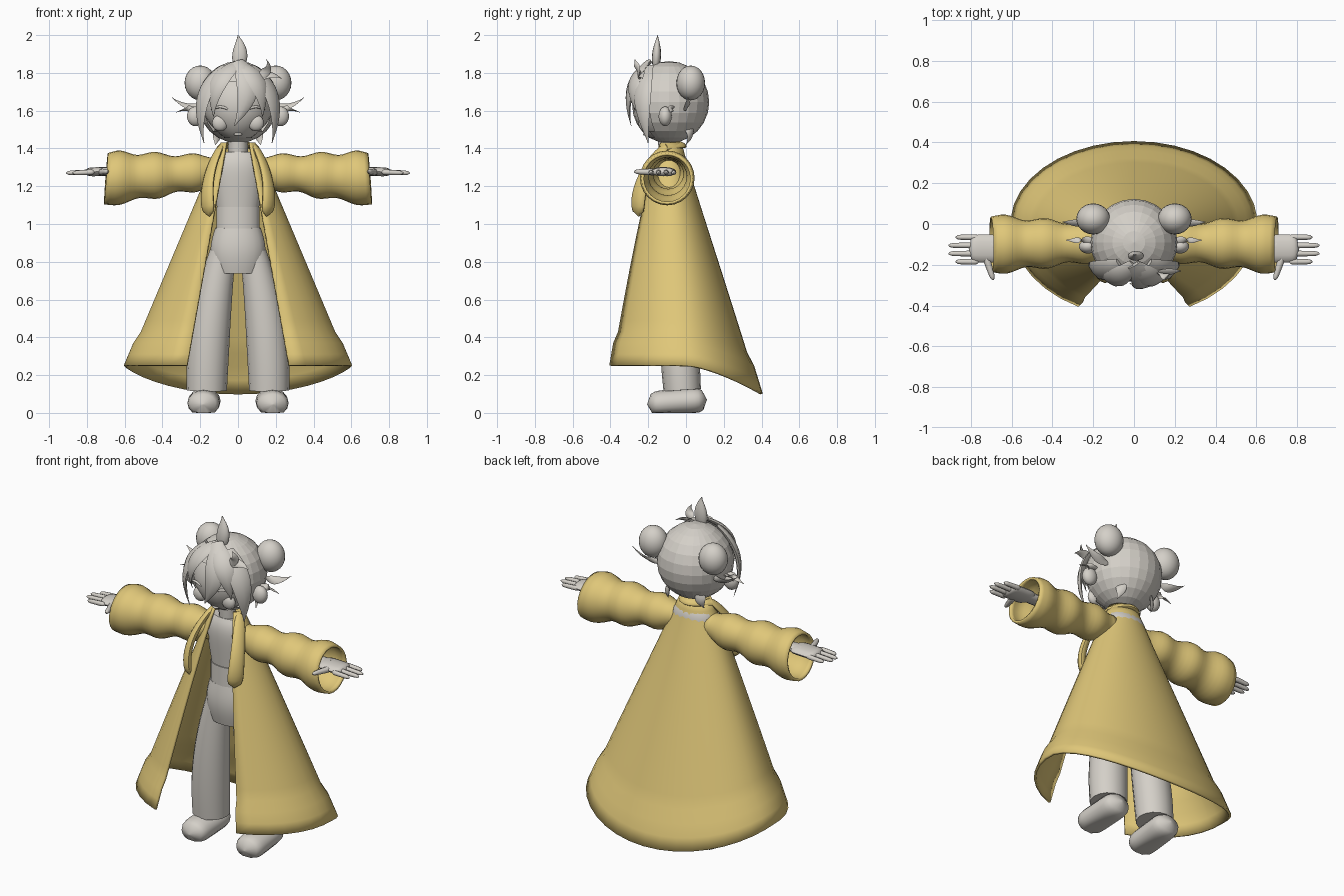
import bpy, bmesh
from math import sin, cos, asin, pi, tau, radians
from mathutils import Vector

if "Cube" in bpy.data.objects:
    bpy.data.objects.remove(bpy.data.objects["Cube"], do_unlink=True)


def material(name, red, green, blue):
    colour = (red, green, blue, 1)
    mat = bpy.data.materials.new(name)
    mat.use_nodes = True
    mat.diffuse_color = colour
    mat.node_tree.nodes["Principled BSDF"].inputs["Base Color"].default_value = colour
    return mat


GREY = material("warm_grey", .66, .63, .58)
YELLOW = material("coat_yellow", .74, .57, .19)
HEAD = Vector((0, -.09, 1.645))
COLLAR_CENTRE = Vector((0, -.08, 1.3))
FORWARD = Vector((0, 1, 0))
UPWARD = Vector((0, 0, 1))
smooth_parts = []


def finish(name, bm, mat, smooth=True):
    bmesh.ops.recalc_face_normals(bm, faces=bm.faces)
    mesh = bpy.data.meshes.new(name)
    bm.to_mesh(mesh)
    bm.free()
    mesh.materials.append(mat)
    part = bpy.data.objects.new(name, mesh)
    bpy.context.collection.objects.link(part)
    if smooth:
        smooth_parts.append(part)
    return part


def thicken(part, offset):
    modifier = part.modifiers.new("thickness", "SOLIDIFY")
    modifier.thickness = .014
    modifier.offset = offset


def bridge(bm, rows, closed):
    for lower, upper in zip(rows, rows[1:]):
        count = len(lower)
        for i in range(count if closed else count - 1):
            j = (i + 1) % count
            bm.faces.new((lower[i], lower[j], upper[j], upper[i]))


# Radius rules along a sweep, with t running from start to end
def leaf(width):
    return lambda t: width * sin(pi * (.2 + .8 * t))


def pill(radius, narrowing=0):
    return lambda t: radius * (1 - narrowing * t) * (1 - abs(2 * t - 1) ** 6) ** .5


def sweep(name, start, end, radius, bend=(0, 0, 0), mat=GREY, flat=1, normal=FORWARD,
          centre=None, sides=12, steps=14, capped=True, shape=None):
    """Sweep an ellipse along a bowed line; flat is its depth ratio."""
    start, end, bend = Vector(start), Vector(end), Vector(bend)

    def point(t):
        return start.lerp(end, t) + bend * (4 * t * (1 - t))

    bm = bmesh.new()
    rows = []
    for i in range(steps + 1):
        t = i / steps
        middle = point(t)
        along = (point(t + .01) - point(t - .01)).normalized()
        across = along.cross(middle - centre if centre else normal).normalized()
        depth = across.cross(along) * flat
        size = max(radius(t), .003)
        ring = []
        for j in range(sides):
            angle = tau * j / sides
            spot = middle + size * (across * cos(angle) + depth * sin(angle))
            ring.append(bm.verts.new(shape(spot) if shape else spot))
        rows.append(ring)
    bridge(bm, rows, closed=True)
    if capped:
        bm.faces.new(rows[0])
        bm.faces.new(rows[-1])
    return finish(name, bm, mat)


def strand(name, start, end, width, bend):
    return sweep(name, start, end, leaf(width), bend, flat=.3, centre=HEAD, sides=8)


def ball(name, centre, radii, keep=None, shape=None, smooth=True):
    bm = bmesh.new()
    bmesh.ops.create_uvsphere(bm, u_segments=24, v_segments=12, radius=1)
    for vert in bm.verts:
        spot = shape(vert.co) if shape else vert.co
        vert.co = Vector(c + r * x for c, r, x in zip(centre, radii, spot))
    if keep:
        hidden = [f for f in bm.faces if not keep(f.calc_center_median())]
        bmesh.ops.delete(bm, geom=hidden, context="FACES")
    return finish(name, bm, GREY, smooth)


# Face with a narrowing chin, and a faceted hair cap open at the front
def chin(spot):
    return Vector((spot.x * (1 - .35 * min(spot.z, 0) ** 2), spot.y, spot.z))


ball("face", (0, -.1, 1.63), (.19, .185, .2), shape=chin)
ball("hair_cap", HEAD, (.213, .213, .217), smooth=False,
     keep=lambda spot: spot.y > -.17 or spot.z > 1.75)
sweep("mouth", (-.02, -.21, 1.475), (.02, -.21, 1.475), pill(.007), bend=(0, -.01, 0))

# Loose hair on top
strand("centre_fringe", (0, -.2, 1.86), (-.02, -.29, 1.52), .06, bend=(.06, -.05, .02))
strand("upper_sprig", (.1, -.24, 1.77), (.15, -.27, 1.87), .025, bend=(.03, 0, 0))
strand("lower_sprig", (.1, -.24, 1.77), (.23, -.23, 1.77), .025, bend=(0, 0, .02))
sweep("top_spike", (0, -.16, 1.82), (0, -.15, 2), leaf(.04), bend=(.01, 0, 0), flat=.6)

# Open coat flaring to a raised hem band that hangs lower at the back
bm = bmesh.new()
rows = []
columns = 32
for i in range(21):
    t = i / 20
    lip = .015 if t > .86 else 0
    width = .085 + .5 * t + lip
    middle = -.1 * (1 - t)
    back = -.03 + .415 * t ** 1.1 + lip
    front = -.13 - .255 * t ** .8 - lip
    limit = pi - asin((.06 + .21 * t) / width)
    row = []
    for j in range(columns + 1):
        angle = limit * (2 * j / columns - 1)
        facing = cos(angle)
        reach = back - middle if facing > 0 else (front - middle) / cos(limit)
        drop = .15 * t * t * max(facing, 0) ** 1.5
        row.append(bm.verts.new((width * sin(angle), middle + reach * facing,
                                 1.43 - 1.18 * t - drop)))
    rows.append(row)
bridge(bm, rows, closed=False)
thicken(finish("coat_body", bm, YELLOW), offset=0)
sweep("collar_back", (-.09, -.11, 1.41), (.09, -.11, 1.41), lambda t: .03,
      bend=(0, .085, .01), mat=YELLOW, flat=.5, centre=COLLAR_CENTRE)

# Torso and hips
sweep("shirt", (0, -.08, 1.08), (0, -.08, 1.38), lambda t: .11 + .05 * t - .06 * t ** 6,
      flat=.65, sides=20)
sweep("neck", (0, -.09, 1.34), (0, -.1, 1.5), lambda t: .052)
sweep("waistband", (0, -.08, .96), (0, -.08, 1.09), lambda t: .115, flat=.68, sides=20)
sweep("hips", (0, -.08, .98), (0, -.07, .74), lambda t: .12 + .025 * sin(pi * t),
      flat=.65, sides=20)

for label, sign in (("left", 1), ("right", -1)):
    def flip(spot):
        return Vector((sign * spot[0], spot[1], spot[2]))

    def limb(name, start, end, radius, bend=(0, 0, 0), **options):
        return sweep(f"{label}_{name}", flip(start), flip(end), radius, flip(bend), **options)

    def lock(name, start, end, width, bend):
        strand(f"{label}_{name}", flip(start), flip(end), width, flip(bend))

    # Buns, ears and paired hair
    ball(label + "_bun", flip((.2, .025, 1.747)), (.083, .076, .092))
    ball(label + "_ear", flip((.225, -.11, 1.57)), (.045, .035, .052))
    lock("fringe", (0, -.2, 1.85), (.13, -.25, 1.57), .055, bend=(.04, -.05, .03))
    lock("side_lock", (.07, -.2, 1.83), (.18, -.2, 1.43), .058, bend=(.06, -.03, .03))
    lock("upper_tuft", (.19, 0, 1.62), (.35, .01, 1.67), .024, bend=(0, 0, -.02))
    lock("lower_tuft", (.19, -.08, 1.61), (.33, -.08, 1.59), .02, bend=(0, 0, .01))
    lock("nape_lock", (.1, 0, 1.53), (.12, 0, 1.42), .03, bend=(0, .02, 0))

    # Eyes and brows
    ball(label + "_eye", flip((.095, -.225, 1.535)), (.042, .026, .043))
    limb("brow", (.05, -.27, 1.605), (.14, -.235, 1.605), pill(.007), bend=(0, -.01, .015))

    # Lapel and wide creased sleeve with a slanted cuff
    limb("lapel", (.15, -.25, 1.04), (.08, -.09, 1.43), pill(.05, narrowing=.35),
         bend=(.04, -.055, 0), mat=YELLOW, flat=.5, centre=COLLAR_CENTRE)

    def slant(spot):
        amount = max(0, abs(spot.x) - .5) * .7
        return spot + Vector((sign * amount * (1.24 - spot.z), 0, 0))

    sleeve = limb("sleeve", (.1, -.09, 1.28), (.7, -.1, 1.24),
                  lambda t: .08 + .062 * t + .01 * cos(6 * pi * (t - .55)),
                  mat=YELLOW, normal=UPWARD, sides=24, steps=24, capped=False, shape=slant)
    thicken(sleeve, offset=-1)

    # Arm, palm, fingers and thumb
    limb("arm", (.2, -.1, 1.275), (.7, -.115, 1.28), lambda t: .045, flat=.5, normal=UPWARD)
    limb("palm", (.64, -.12, 1.28), (.81, -.12, 1.275), pill(.068), flat=.35, normal=UPWARD)
    fingers = ("little_finger", "ring_finger", "middle_finger", "index_finger")
    for i, finger in enumerate(fingers):
        y = -.065 - .04 * i
        tip = .91 if i in (1, 2) else .875
        limb(finger, (.76, y, 1.275), (tip, y, 1.27), pill(.015, narrowing=.2),
             normal=UPWARD, sides=8)
    limb("thumb", (.73, -.15, 1.275), (.69, -.275, 1.277), pill(.02, narrowing=.4),
         normal=UPWARD, sides=8)

    # Trouser leg and flat-soled shoe
    limb("trouser_leg", (.08, -.07, .85), (.165, -.02, .12), lambda t: .07 + .04 * sin(2 * t),
         bend=(.02, 0, 0), flat=.93, sides=16)
    limb("shoe", (.175, .11, .07), (.185, -.205, .045), pill(.086), flat=.8, normal=UPWARD,
         sides=16, shape=lambda spot: Vector((spot.x, spot.y, max(spot.z, 0))))

# Smooth shading that keeps sharp edges
bpy.ops.object.select_all(action="DESELECT")
for part in smooth_parts:
    part.select_set(True)
bpy.context.view_layer.objects.active = smooth_parts[0]
bpy.ops.object.shade_smooth_by_angle(angle=radians(50))
